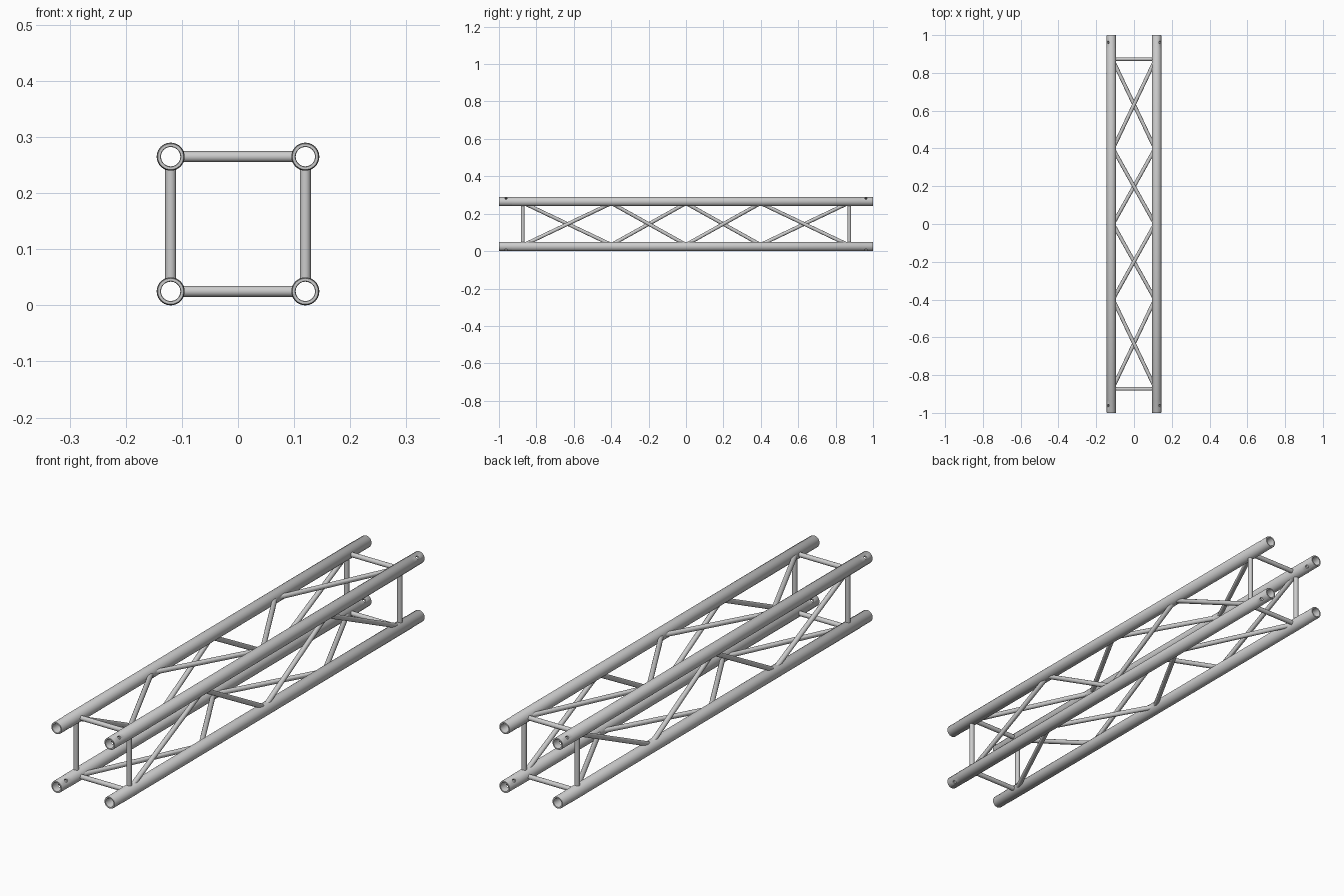
import bpy, bmesh
from math import cos, sin, pi, radians, hypot
from mathutils import Vector, Matrix

if "Cube" in bpy.data.objects:
    bpy.data.objects.remove(bpy.data.objects["Cube"])

X, ZM, H = 0.12, 0.145, 0.12      # chord offset in x, mid height, chord offset in z
R, RI = 0.025, 0.0172             # chord outer and inner radius
RB = 0.0097                       # brace radius
REACH = H - 0.0215                # braces stop inside the chord wall


def finish(name, bm):
    bmesh.ops.recalc_face_normals(bm, faces=bm.faces)
    me = bpy.data.meshes.new(name)
    bm.to_mesh(me)
    bm.free()
    ob = bpy.data.objects.new(name, me)
    bpy.context.collection.objects.link(ob)
    return ob


def activate(ob):
    bpy.ops.object.select_all(action='DESELECT')
    ob.select_set(True)
    bpy.context.view_layer.objects.active = ob


def smooth(ob):
    activate(ob)
    bpy.ops.object.shade_smooth_by_angle(angle=radians(35))


def chord(name, x, z, n=40):
    # hollow tube with slightly slimmer coupler sleeves at both ends
    half = [(R, 0.93), (R - 0.0007, 0.931), (R - 0.0007, 0.998), (R - 0.002, 1.0),
            (RI + 0.001, 1.0), (RI, 0.998)]
    prof = half + [(r, -y) for r, y in reversed(half)]
    bm = bmesh.new()
    rings = [[bm.verts.new((x + r * cos(2 * pi * i / n), y, z + r * sin(2 * pi * i / n)))
              for i in range(n)] for r, y in prof]
    for k in range(len(rings)):
        a, b = rings[k], rings[(k + 1) % len(rings)]
        for i in range(n):
            j = (i + 1) % n
            bm.faces.new((a[i], a[j], b[j], b[i]))
    ob = finish(name, bm)
    # diagonal pin holes through both sleeves
    d = Vector((x, 0, z - ZM)).normalized()
    rot = d.to_track_quat('Z', 'Y').to_matrix().to_4x4()
    cb = bmesh.new()
    for y in (-0.962, 0.962):
        bmesh.ops.create_cone(cb, cap_ends=True, segments=20, radius1=0.007, radius2=0.007,
                              depth=0.08, matrix=Matrix.Translation((x, y, z)) @ rot)
    cutter = finish("pin_cutter", cb)
    cutter.hide_render = True
    mod = ob.modifiers.new("pins", 'BOOLEAN')
    mod.operation, mod.object, mod.solver = 'DIFFERENCE', cutter, 'EXACT'
    activate(ob)
    bpy.ops.object.modifier_apply(modifier=mod.name)
    bpy.data.objects.remove(cutter)
    smooth(ob)


def brace(name, face, ya, yb, n=20):
    # round bar across one face, from the -side chord at ya to the +side chord at yb,
    # with ends cut parallel to the chords
    axis, side = face
    stretch = hypot(yb - ya, 2 * REACH) / (2 * REACH)
    bm = bmesh.new()
    rings = []
    for s, y in ((-REACH, ya), (REACH, yb)):
        ring = []
        for i in range(n):
            t = 2 * pi * i / n
            off, yy = side * H + RB * cos(t), y + RB * stretch * sin(t)
            co = (s, yy, ZM + off) if axis == 'x' else (off, yy, ZM + s)
            ring.append(bm.verts.new(co))
        rings.append(ring)
    for i in range(n):
        j = (i + 1) % n
        bm.faces.new((rings[0][i], rings[0][j], rings[1][j], rings[1][i]))
    for ring in rings:
        bm.faces.new(ring)
    smooth(finish(name, bm))


# four main chords
for sx, side in ((-1, "left"), (1, "right")):
    for sz, level in ((-1, "lower"), (1, "upper")):
        chord(f"{level}_{side}_chord", sx * X, ZM + sz * H)

# each face: end rungs and a four-bar zigzag; opposite faces zigzag in opposite phase
faces = {"top": (('x', 1), 1), "bottom": (('x', -1), -1),
         "left": (('z', -1), 1), "right": (('z', 1), -1)}
spans = [(-0.84, -0.425), (-0.376, -0.022), (0.022, 0.376), (0.425, 0.84)]
for label, (face, phase) in faces.items():
    for y in (-0.873, 0.873):
        brace(f"{label}_end_rung", face, y, y)
    for k, (y0, y1) in enumerate(spans):
        start = phase if k % 2 == 0 else -phase   # chord side where the bar begins
        ya, yb = (y0, y1) if start < 0 else (y1, y0)
        brace(f"{label}_diagonal_{k + 1}", face, ya, yb)
